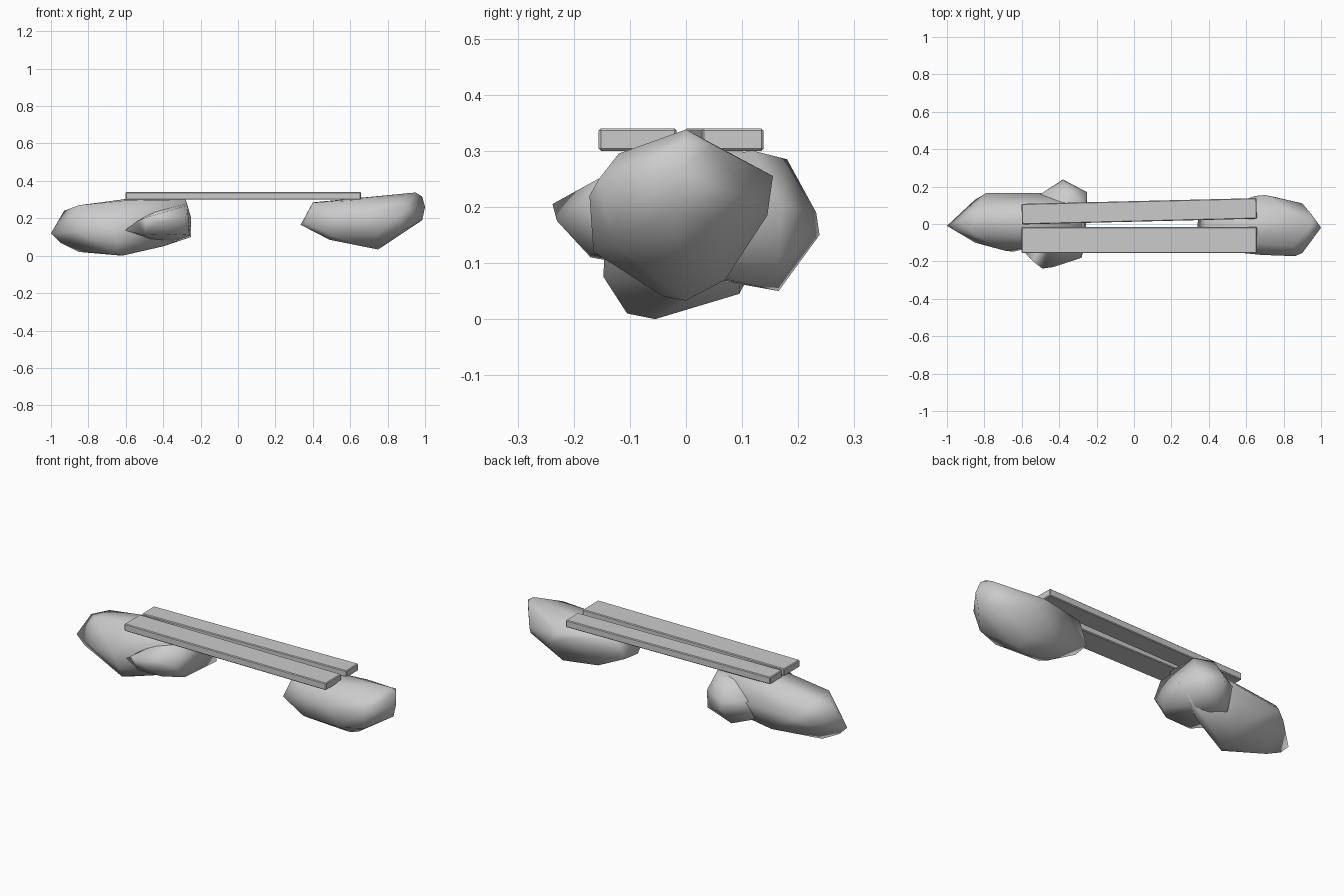
import bpy, bmesh, math


def finish(obj, angle):
    bpy.ops.object.select_all(action='DESELECT')
    obj.select_set(True)
    bpy.context.view_layer.objects.active = obj
    bpy.ops.object.shade_smooth_by_angle(angle=math.radians(angle))


def boulder(name, points):
    """Faceted stone: convex hull of a few corner points, smoothly shaded."""
    bm = bmesh.new()
    for p in points:
        bm.verts.new(p)
    bmesh.ops.convex_hull(bm, input=bm.verts[:])
    loose = [v for v in bm.verts if not v.link_faces]
    bmesh.ops.delete(bm, geom=loose, context='VERTS')
    bmesh.ops.recalc_face_normals(bm, faces=bm.faces[:])
    mesh = bpy.data.meshes.new(name)
    bm.to_mesh(mesh)
    bm.free()
    obj = bpy.data.objects.new(name, mesh)
    bpy.context.collection.objects.link(obj)
    finish(obj, 80)


def plank(name, center, size, turn):
    bpy.ops.mesh.primitive_cube_add(size=1, location=center)
    obj = bpy.context.object
    obj.name = name
    obj.scale = size
    bpy.ops.object.transform_apply(location=False, rotation=False, scale=True)
    obj.rotation_euler.z = math.radians(turn)
    bevel = obj.modifiers.new("edge", 'BEVEL')
    bevel.width = 0.004
    bevel.segments = 1


# Two seat boards, the rear one slightly turned
plank("front_plank", (0.028, -0.086, 0.320), (1.258, 0.139, 0.040), 0)
plank("rear_plank", (0.028, 0.068, 0.320), (1.256, 0.110, 0.040), 1.4)

# Long stone under the left end
boulder("left_boulder", [
    (-1, -0.01, 0.12), (-0.93, 0.02, 0.24), (-0.95, -0.01, 0.07),
    (-0.85, 0.07, 0.265), (-0.85, -0.06, 0.27), (-0.85, 0.13, 0.15),
    (-0.79, 0.165, 0.18), (-0.49, 0.165, 0.19), (-0.85, -0.1, 0.13),
    (-0.68, -0.145, 0.15), (-0.64, -0.147, 0.075), (-0.85, 0.0, 0.02),
    (-0.62, -0.055, 0), (-0.65, -0.105, 0.01), (-0.6, 0.095, 0.045),
    (-0.4, 0.0, 0.05), (-0.255, 0.1, 0.10), (-0.255, 0.04, 0.18),
    (-0.28, -0.06, 0.3), (-0.28, 0.1, 0.3), (-0.42, 0.05, 0.305),
    (-0.6, 0.06, 0.303), (-0.6, -0.07, 0.295)])

# Stone lying crosswise against it
boulder("cross_boulder", [
    (-0.38, 0.238, 0.15), (-0.38, 0.232, 0.19), (-0.36, 0.18, 0.285),
    (-0.4, 0.165, 0.05), (-0.25, 0.17, 0.2), (-0.25, 0.165, 0.1),
    (-0.5, 0.16, 0.2), (-0.5, 0.12, 0.08), (-0.28, 0.12, 0.3),
    (-0.605, -0.13, 0.135), (-0.54, -0.2, 0.185), (-0.49, -0.238, 0.205),
    (-0.43, -0.23, 0.175), (-0.28, -0.18, 0.2), (-0.27, -0.12, 0.27),
    (-0.5, -0.17, 0.11), (-0.35, -0.17, 0.115), (-0.26, -0.1, 0.11)])

# Stone under the right end, rising to a peak
boulder("right_boulder", [
    (0.335, -0.05, 0.165), (0.345, 0.05, 0.17), (0.4, -0.08, 0.283),
    (0.4, 0.06, 0.285), (0.365, -0.12, 0.175), (0.49, -0.07, 0.085),
    (0.5, 0.07, 0.1), (0.53, -0.15, 0.22), (0.62, 0.06, 0.3),
    (0.62, -0.1, 0.295), (0.65, 0.15, 0.24), (0.7, 0.155, 0.255),
    (0.75, 0.145, 0.185), (0.9, 0.11, 0.22), (0.75, 0, 0.033),
    (0.72, -0.04, 0.04), (0.72, 0.07, 0.07), (0.75, -0.165, 0.12),
    (0.5, -0.13, 0.105), (0.88, -0.13, 0.135), (0.92, 0.07, 0.17),
    (0.68, -0.165, 0.23), (0.86, -0.172, 0.22), (0.9, -0.155, 0.25),
    (0.85, -0.12, 0.295), (0.95, 0, 0.338), (0.95, 0.05, 0.31),
    (0.985, 0.0, 0.315), (1, -0.02, 0.26), (0.985, -0.02, 0.19)])
